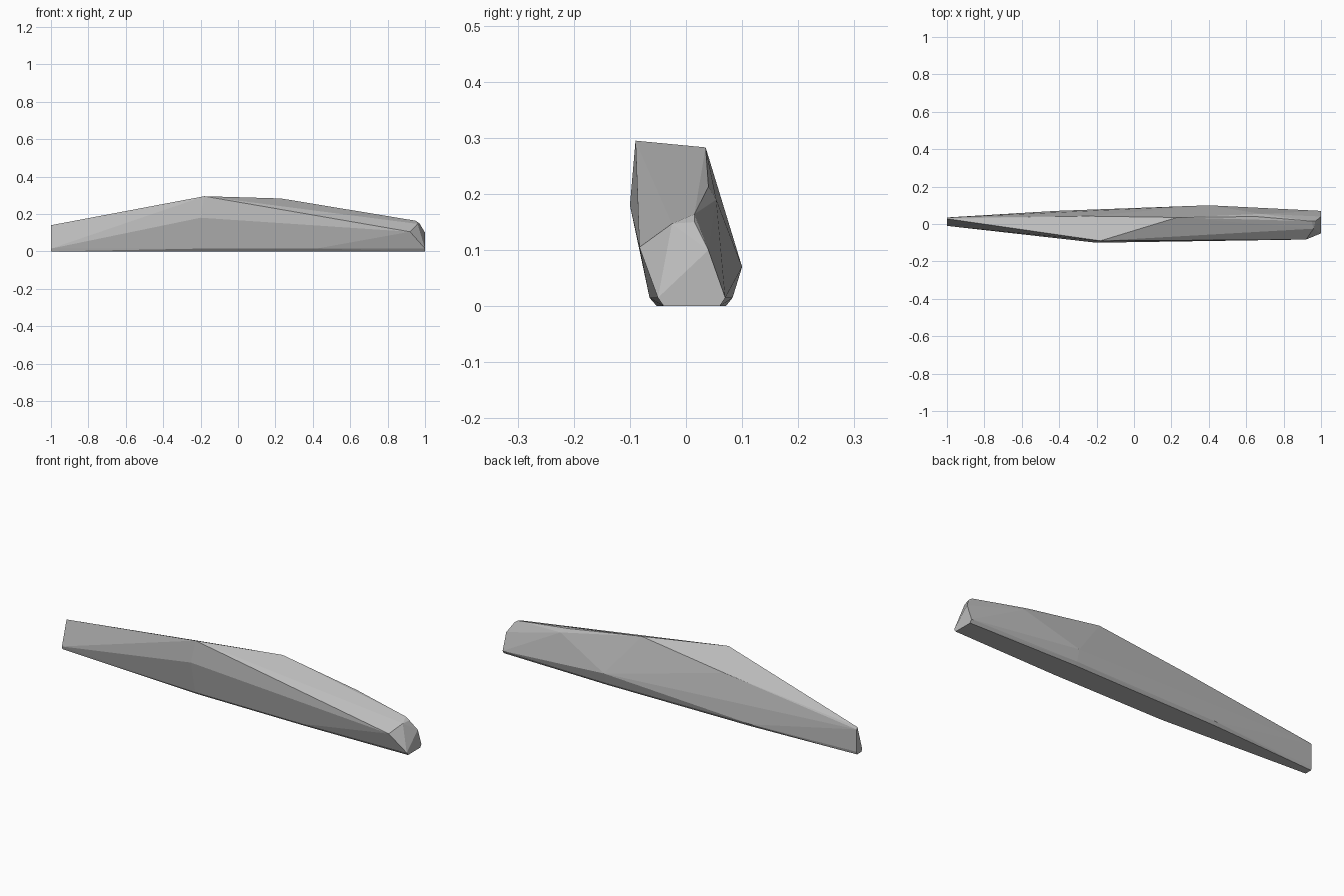
import bpy, bmesh

if "Cube" in bpy.data.objects:
    bpy.data.objects.remove(bpy.data.objects["Cube"])

# Stone colour
stone = bpy.data.materials.new("stone grey")
stone.diffuse_color = (0.50, 0.50, 0.50, 1)
stone.use_nodes = True
stone.node_tree.nodes["Principled BSDF"].inputs["Base Color"].default_value = stone.diffuse_color

# Corner points of the long faceted rock; the flat faces are their hull
ridge = [(-1, 0.028, 0.14), (-0.18, -0.09, 0.295), (-0.25, 0.042, 0.224),
         (0.23, 0.035, 0.283), (0.65, 0.04, 0.213), (0.95, 0.015, 0.164)]
flanks = [(-1, 0.034, 0.13), (-0.2, -0.1, 0.18), (0.4, 0.1, 0.07),
          (0.68, 0.054, 0.19), (0.92, -0.083, 0.105)]
end_cap = [(0.96, -0.025, 0.147), (0.97, 0.015, 0.15), (1, 0.04, 0.1)]
# Footprint outline, raised slightly, with an inset copy on the ground
foot = [(-1, -0.01), (-0.2, -0.065), (0.42, -0.065), (1, -0.05),
        (1, 0.07), (0.4, 0.083), (-0.42, 0.07), (-1, 0.035)]
points = ridge + flanks + end_cap
for x, y in foot:
    points.append((x, y, 0.015))
    cy = 0.012
    points.append((x, cy + (y - cy) * 0.83, 0))

bm = bmesh.new()
for p in points:
    bm.verts.new(p)
result = bmesh.ops.convex_hull(bm, input=bm.verts)
loose = [v for v in bm.verts if not v.link_faces]
bmesh.ops.delete(bm, geom=loose, context='VERTS')
bmesh.ops.recalc_face_normals(bm, faces=bm.faces)

mesh = bpy.data.meshes.new("long_rock")
bm.to_mesh(mesh)
bm.free()
mesh.materials.append(stone)
rock = bpy.data.objects.new("long_rock", mesh)
bpy.context.collection.objects.link(rock)
